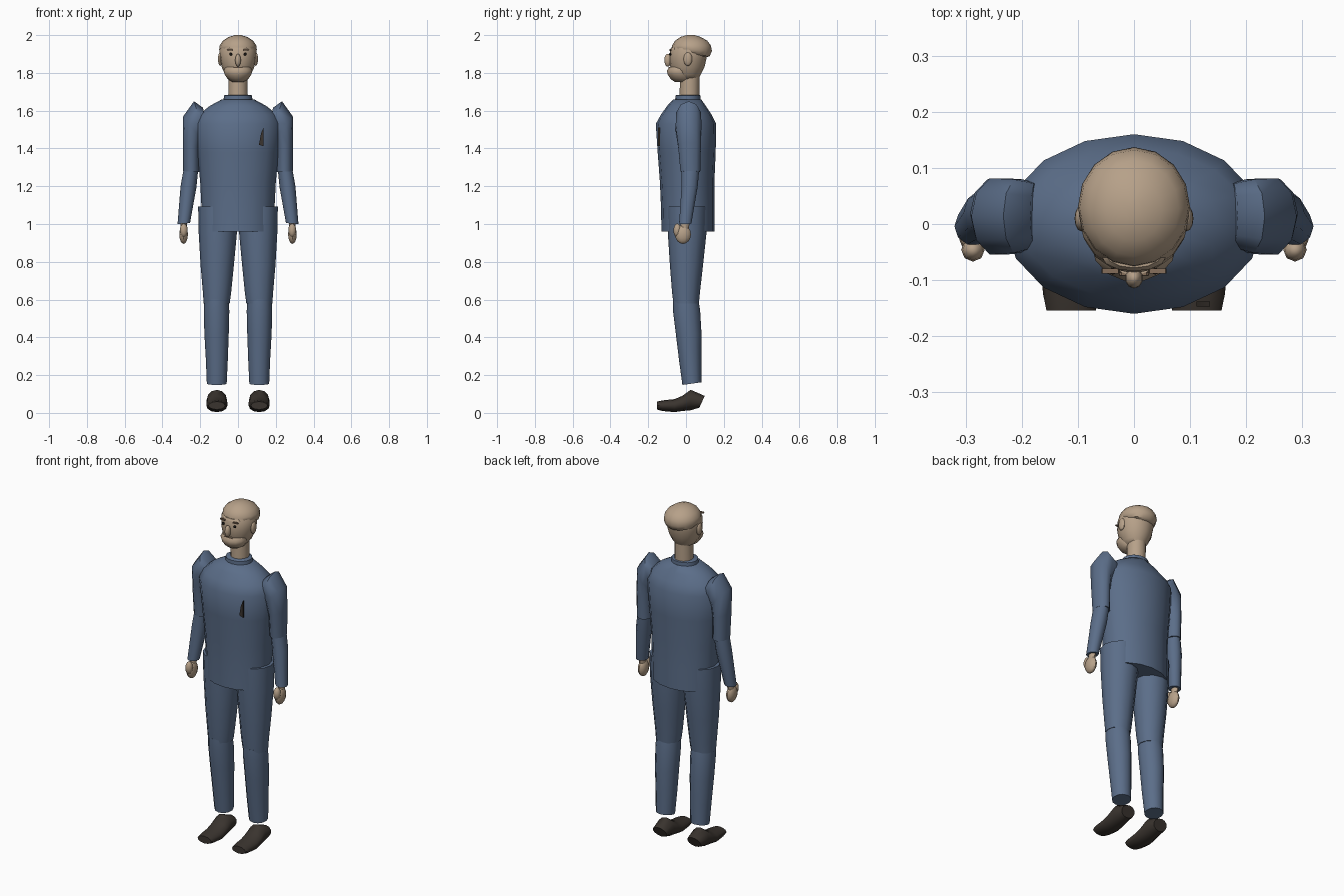
import bpy, bmesh, math
from mathutils import Vector


def material(name, rgb):
    m = bpy.data.materials.new(name)
    m.diffuse_color = (*rgb, 1)
    return m


BLUE = material("blue cloth", (0.105, 0.155, 0.25))
SKIN = material("skin", (0.47, 0.355, 0.25))
BROW = material("brow brown", (0.24, 0.16, 0.105))
DARK = material("dark leather", (0.042, 0.034, 0.028))
BLACK = material("eye black", (0.01, 0.009, 0.008))


def finish(bm, name, mat, angle=50):
    bmesh.ops.recalc_face_normals(bm, faces=bm.faces)
    me = bpy.data.meshes.new(name)
    bm.to_mesh(me)
    bm.free()
    me.materials.append(mat)
    ob = bpy.data.objects.new(name, me)
    bpy.context.collection.objects.link(ob)
    bpy.ops.object.select_all(action='DESELECT')
    bpy.context.view_layer.objects.active = ob
    ob.select_set(True)
    bpy.ops.object.shade_smooth_by_angle(angle=math.radians(angle))
    return ob


def loft(name, rings, n, mat, angle=50):
    """Rings are (centre, half axis u, half axis v)."""
    bm = bmesh.new()
    loops = []
    for c, u, v in rings:
        c, u, v = Vector(c), Vector(u), Vector(v)
        loops.append([bm.verts.new(c + u * math.cos(t) + v * math.sin(t))
                      for t in (2 * math.pi * i / n for i in range(n))])
    for a, b in zip(loops, loops[1:]):
        for i in range(n):
            j = (i + 1) % n
            bm.faces.new((a[i], a[j], b[j], b[i]))
    bm.faces.new(loops[0])
    bm.faces.new(loops[-1])
    return finish(bm, name, mat, angle)


def flat(z, x0, x1, y0, y1, tilt=0.0):
    """Level ring spanning x0..x1 and y0..y1; tilt raises the back."""
    return (((x0 + x1) / 2, (y0 + y1) / 2, z), ((x1 - x0) / 2, 0, 0),
            (0, (y1 - y0) / 2, tilt))


def slanted(xa, za, xb, zb, y0, y1):
    """Ring running from outer point a to inner point b in the xz plane."""
    return (((xa + xb) / 2, (y0 + y1) / 2, (za + zb) / 2),
            ((xa - xb) / 2, 0, (za - zb) / 2), (0, (y1 - y0) / 2, 0))


def upright(y, x0, x1, z0, z1, lean=0.0):
    """Ring facing along y."""
    return (((x0 + x1) / 2, y, (z0 + z1) / 2), ((x1 - x0) / 2, 0, 0),
            (0, lean, (z1 - z0) / 2))


def ball(name, c, r, mat, seg=14, rows=9):
    bm = bmesh.new()
    bmesh.ops.create_uvsphere(bm, u_segments=seg, v_segments=rows, radius=1)
    for v in bm.verts:
        v.co = Vector(c) + Vector((v.co.x * r[0], v.co.y * r[1], v.co.z * r[2]))
    return finish(bm, name, mat)


def prism(name, pts, y0, y1, mat):
    bm = bmesh.new()
    f = [bm.verts.new((x, y0, z)) for x, z in pts]
    b = [bm.verts.new((x, y1, z)) for x, z in pts]
    bm.faces.new(f)
    bm.faces.new(b)
    for i in range(len(pts)):
        j = (i + 1) % len(pts)
        bm.faces.new((f[i], f[j], b[j], b[i]))
    return finish(bm, name, mat, 20)


def mirror(ob):
    """Mirrored partner on the other side of the body."""
    m = ob.modifiers.new("mirror", 'MIRROR')
    m.use_mirror_merge = False


# Jacket, collar and neck
loft("jacket", [flat(z, -rx, rx, y0, y1) for z, rx, y0, y1 in (
    (0.96, 0.19, -0.13, 0.15), (1.08, 0.193, -0.132, 0.15),
    (1.22, 0.2, -0.138, 0.15), (1.38, 0.215, -0.15, 0.157),
    (1.53, 0.228, -0.16, 0.16), (1.58, 0.205, -0.132, 0.135),
    (1.625, 0.15, -0.1, 0.105), (1.66, 0.085, -0.068, 0.08))], 16, BLUE)
loft("collar", [flat(z, -r, r, 0.01 - q, 0.01 + q) for z, r, q in (
    (1.645, 0.078, 0.068), (1.68, 0.074, 0.066), (1.684, 0.066, 0.06))], 16, BLUE)
loft("neck", [flat(1.65, -0.052, 0.052, -0.035, 0.07),
              flat(1.83, -0.05, 0.05, -0.03, 0.072)], 12, SKIN)

# Pocket pen
prism("pocket_pen", [(0.135, 1.51), (0.122, 1.48), (0.111, 1.42), (0.135, 1.412)],
      -0.147, -0.138, DARK)

# Arms
mirror(loft("upper_arm", [
    slanted(0.185, 1.615, 0.165, 1.5, -0.045, 0.075),
    slanted(0.233, 1.65, 0.18, 1.48, -0.055, 0.083),
    slanted(0.29, 1.57, 0.195, 1.45, -0.058, 0.085),
    slanted(0.292, 1.43, 0.205, 1.4, -0.045, 0.082),
    slanted(0.29, 1.28, 0.205, 1.275, -0.032, 0.078)], 10, BLUE))
mirror(loft("forearm", [
    slanted(0.286, 1.3, 0.21, 1.295, -0.026, 0.073),
    slanted(0.304, 1.2, 0.22, 1.195, -0.026, 0.064),
    slanted(0.32, 1.0, 0.254, 1.005, -0.038, 0.03)], 10, BLUE))
mirror(ball("hand", (0.288, -0.016, 0.945), (0.024, 0.042, 0.05), SKIN, 10, 8))
mirror(ball("thumb", (0.287, -0.046, 0.966), (0.021, 0.021, 0.037), SKIN, 8, 6))
mirror(loft("wrist", [flat(0.96, 0.272, 0.304, -0.03, 0.012),
                      flat(1.01, 0.27, 0.306, -0.028, 0.02)], 8, SKIN))

# Legs
mirror(loft("thigh", [
    flat(1.092, 0.005, 0.211, -0.1, 0.112), flat(0.95, 0.006, 0.208, -0.096, 0.108),
    flat(0.78, 0.022, 0.198, -0.085, 0.09), flat(0.64, 0.036, 0.186, -0.074, 0.074),
    flat(0.58, 0.044, 0.182, -0.067, 0.068)], 12, BLUE))
mirror(loft("shin", [
    flat(0.6, 0.05, 0.178, -0.07, 0.066), flat(0.54, 0.046, 0.181, -0.069, 0.075),
    flat(0.42, 0.049, 0.178, -0.054, 0.082), flat(0.28, 0.054, 0.17, -0.037, 0.081),
    flat(0.155, 0.06, 0.165, -0.019, 0.081, 0.007)], 12, BLUE))

# Shoes
mirror(loft("shoe", [
    upright(-0.154, 0.068, 0.156, 0.018, 0.06),
    upright(-0.125, 0.062, 0.162, 0.01, 0.066),
    upright(-0.06, 0.056, 0.168, 0.004, 0.073),
    upright(-0.02, 0.056, 0.168, 0.01, 0.09),
    upright(0.025, 0.058, 0.166, 0.014, 0.122),
    upright(0.085, 0.068, 0.156, 0.028, 0.09, 0.014)], 12, DARK))

# Head: skull cap overlapping a narrower face block and jaw
loft("skull", [flat(z, -rx, rx, y0, y1, t) for z, rx, y0, y1, t in (
    (1.895, 0.07, -0.03, 0.1, -0.015), (1.902, 0.091, -0.055, 0.125, -0.014),
    (1.922, 0.1, -0.076, 0.137, -0.006), (1.945, 0.097, -0.074, 0.132, 0),
    (1.97, 0.08, -0.058, 0.113, 0), (1.99, 0.05, -0.03, 0.078, 0),
    (2.0, 0.015, 0.005, 0.045, 0))], 16, SKIN)
loft("face", [flat(z, -rx, rx, y0, y1) for z, rx, y0, y1 in (
    (1.765, 0.045, -0.04, 0.062), (1.79, 0.068, -0.065, 0.078),
    (1.83, 0.086, -0.083, 0.098), (1.875, 0.096, -0.088, 0.108),
    (1.92, 0.098, -0.083, 0.112), (1.95, 0.085, -0.066, 0.1))], 16, SKIN)
loft("jaw", [flat(z, -rx, rx, y0, 0.03) for z, rx, y0 in (
    (1.752, 0.03, -0.06), (1.768, 0.055, -0.083), (1.79, 0.07, -0.098),
    (1.812, 0.076, -0.103), (1.83, 0.068, -0.09))], 14, SKIN)
ball("nose", (0, -0.096, 1.867), (0.016, 0.019, 0.034), SKIN, 10, 8)
mirror(ball("ear", (0.094, 0.01, 1.873), (0.012, 0.023, 0.036), SKIN, 12, 8))
mirror(ball("eye", (0.038, -0.084, 1.899), (0.008, 0.006, 0.008), BLACK, 8, 6))
mirror(prism("brow", [(0.026, 1.917), (0.058, 1.92), (0.056, 1.927), (0.028, 1.925)],
             -0.088, -0.079, BROW))
loft("brow_ridge", [flat(1.925, -0.058, 0.058, -0.084, -0.03),
                    flat(1.935, -0.05, 0.05, -0.078, -0.03)], 12, SKIN)

# Mouth line along the top of the jaw
prism("mouth", [(-0.026, 1.826), (0.026, 1.826), (0.022, 1.83), (-0.022, 1.83)],
      -0.092, -0.084, BROW)
